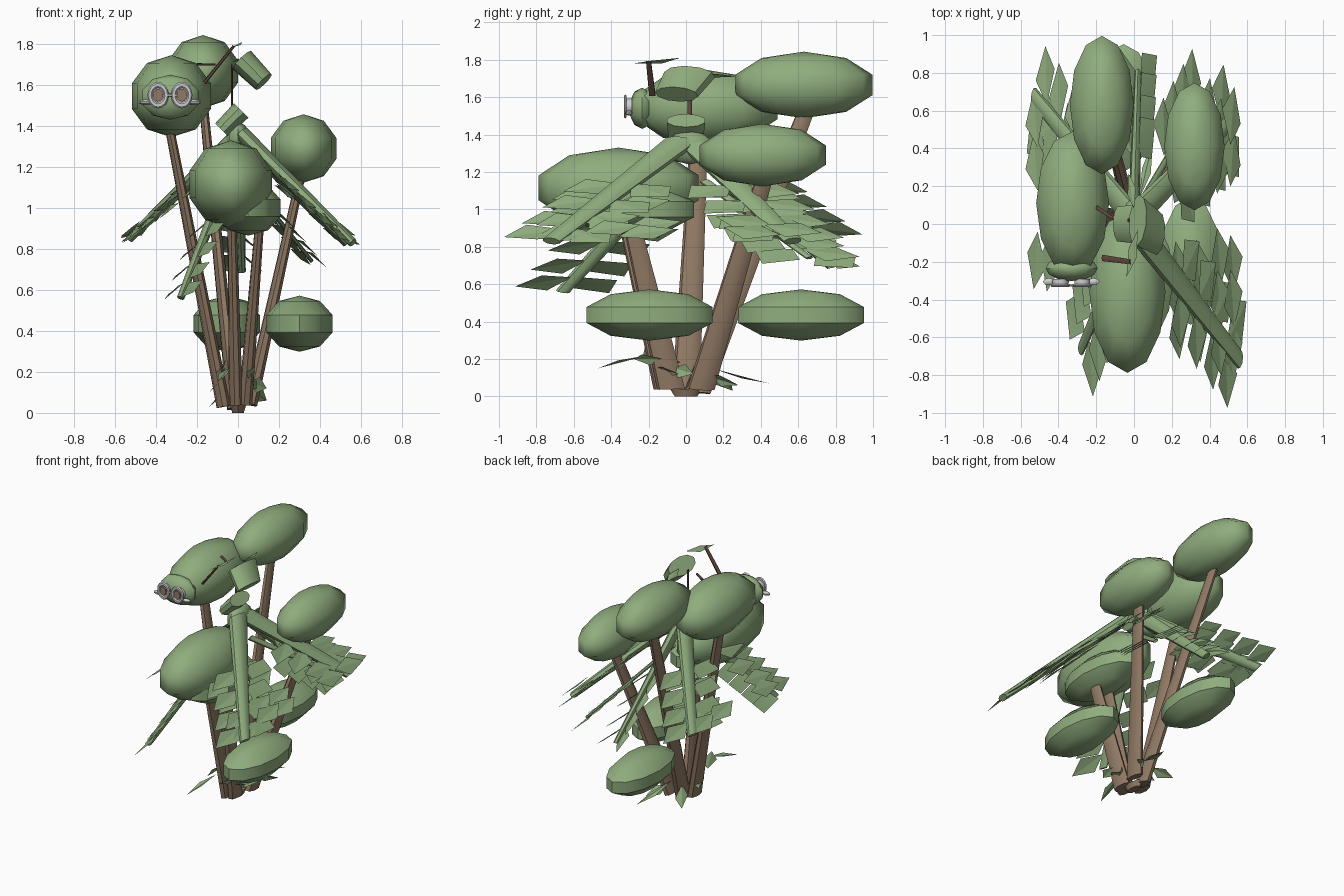
import bpy, bmesh, math, random
from mathutils import Vector, Matrix

if "Cube" in bpy.data.objects:
    bpy.data.objects.remove(bpy.data.objects["Cube"])

random.seed(4)
S = 2.15  # every round section is stretched along y by this factor


def material(name, rgb):
    m = bpy.data.materials.new(name)
    m.diffuse_color = (*rgb, 1)
    m.use_nodes = True
    m.node_tree.nodes["Principled BSDF"].inputs["Base Color"].default_value = m.diffuse_color
    return m


GREEN = material("leaf_green", (0.28, 0.42, 0.21))
BROWN = material("bark_brown", (0.285, 0.195, 0.13))
DARK = material("dark_twig", (0.13, 0.07, 0.05))
GREY = material("rim_grey", (0.62, 0.62, 0.64))


def finish(bm, name, mat, angle=40):
    bmesh.ops.recalc_face_normals(bm, faces=bm.faces)
    me = bpy.data.meshes.new(name)
    bm.to_mesh(me)
    bm.free()
    me.materials.append(mat)
    for p in me.polygons:
        p.use_smooth = True
    me.set_sharp_from_angle(angle=math.radians(angle))
    ob = bpy.data.objects.new(name, me)
    bpy.context.collection.objects.link(ob)
    return ob


def ball(name, centre, radii, mat=GREEN, seg=12, rings=5, angle=40):
    bm = bmesh.new()
    bmesh.ops.create_uvsphere(bm, u_segments=seg, v_segments=rings, radius=1)
    bmesh.ops.scale(bm, verts=bm.verts, vec=radii)
    bmesh.ops.translate(bm, verts=bm.verts, vec=centre)
    return finish(bm, name, mat, angle)


def unstretch(p):
    return Vector((p[0], p[1] / S, p[2]))


def tube(name, a, b, r1, r2, mat=BROWN, seg=8, stretch=True):
    a, b = (unstretch(a), unstretch(b)) if stretch else (Vector(a), Vector(b))
    d = b - a
    bm = bmesh.new()
    bmesh.ops.create_cone(bm, cap_ends=True, segments=seg, radius1=r1, radius2=r2, depth=d.length)
    bm.transform(Matrix.Translation((a + b) / 2) @ d.to_track_quat('Z', 'Y').to_matrix().to_4x4())
    if stretch:
        bmesh.ops.scale(bm, verts=bm.verts, vec=(1, S, 1))
    return finish(bm, name, mat)


def add_leaf(bm, root, direction, length, width, across):
    """Folded diamond blade; across is the rough width direction (unstretched space)."""
    d = direction.normalized()
    w = (across - d * across.dot(d)).normalized() * width / 2
    mid = root + d * length * 0.5
    lift = d.cross(w).normalized() * 0.008
    pts = [root, mid + w + lift, root + d * length, mid - w + lift]
    vs = [bm.verts.new((p.x, p.y * S, p.z)) for p in pts]
    bm.faces.new((vs[0], vs[1], vs[2]))
    bm.faces.new((vs[0], vs[2], vs[3]))


def slope(x):
    """Width direction that follows the roof-like fall of the crown."""
    return Vector((math.copysign(0.76, x), 0, -0.65))


# Pods: centre, radii, smoothing angle
pods = {
    "face_pod": ((-0.325, 0.11, 1.545), (0.203, 0.40, 0.20), 70),
    "back_pod": ((-0.17, 0.63, 1.665), (0.178, 0.385, 0.178), 70),
    "right_pod": ((0.32, 0.41, 1.29), (0.168, 0.355, 0.167), 70),
    "front_pod": ((-0.035, -0.36, 1.115), (0.212, 0.45, 0.215), 70),
    "inner_pod": ((0.05, -0.29, 1.0), (0.165, 0.35, 0.135), 40),
    "low_right_pod": ((0.30, -0.195, 0.435), (0.17, 0.355, 0.137), 40),
    "low_back_pod": ((-0.055, 0.615, 0.435), (0.17, 0.355, 0.137), 40),
}
for name, (c, r, ang) in pods.items():
    ball(name, c, r, angle=ang)

# Trunks fan out from the root to the pods
trunks = [
    ((-0.07, 0.00, 0.03), (-0.34, 0.07, 1.42)),
    ((-0.02, 0.06, 0.02), (-0.17, 0.64, 1.52)),
    ((0.06, 0.08, 0.04), (0.31, 0.42, 1.17)),
    ((-0.01, -0.10, 0.04), (-0.03, -0.32, 0.96)),
    ((0.035, -0.08, 0.04), (0.105, -0.29, 0.92)),
]
for i, (a, b) in enumerate(trunks):
    tube(f"trunk_{i + 1}", a, b, 0.035, 0.022)
tube("root_base", (0, 0, 0.0), (0, 0, 0.04), 0.028, 0.04)

# Crown hub where the fronds meet
ball("crown_hub", (0.0, 0.02, 1.33), (0.06, 0.13, 0.09), seg=8)

# Fronds: a tapering stem with paired blades
fronds = [
    ((0.02, -0.03, 1.36), (0.56, -0.72, 0.83), 0.042, 0.024),
    ((0.02, 0.05, 1.34), (0.53, 0.57, 0.83), 0.038, 0.024),
    ((-0.02, 0.05, 1.34), (-0.53, 0.68, 0.85), 0.038, 0.022),
    ((0.0, 0.05, 1.34), (0.02, 0.79, 0.69), 0.032, 0.018),
    ((-0.03, -0.08, 1.20), (-0.28, -0.66, 0.56), 0.032, 0.018),
    ((0.03, 0.10, 1.15), (0.36, 0.66, 0.74), 0.014, 0.010),
]
UP = Vector((0, 0, 1))
for i, (a, b, r1, r2) in enumerate(fronds):
    tube(f"frond_stem_{i + 1}", a, b, r1, r2, GREEN)
    a, b = unstretch(a), unstretch(b)
    d = (b - a).normalized()
    side = d.cross(UP).normalized()
    bm = bmesh.new()
    for t in (0.42, 0.58, 0.74, 0.88):
        for s in (-1, 1):
            v = d * 0.6 + side * s * 0.6
            v.x *= 0.4
            v.z = -0.22
            add_leaf(bm, a.lerp(b, t) + side * s * 0.015, v, 0.15, 0.13, slope(b.x))
    finish(bm, f"frond_blades_{i + 1}", GREEN, 10)

# Roof of overlapping blades on the right, shorter on the left
for label, sx, ys in (("right", 1, (-0.48, -0.27, -0.06, 0.15, 0.36)), ("left", -1, (-0.05, 0.18, 0.40))):
    bm = bmesh.new()
    for x in (0.22, 0.33, 0.44, 0.51):
        for y in ys:
            yy = y * (0.6 + 0.9 * x) + random.uniform(-0.05, 0.05)
            root = Vector((sx * x, yy / S, 1.27 - 0.72 * x + random.uniform(-0.02, 0.02)))
            v = Vector((sx * 0.15, math.copysign(1, y), -0.3))
            add_leaf(bm, root, v, 0.15, 0.13, slope(sx))
    finish(bm, f"{label}_roof_blades", GREEN, 10)

# Small leaves around the root
bm = bmesh.new()
for root, tip, w, across in (
    ((-0.04, -0.20, 0.22), (-0.10, -0.47, 0.15), 0.05, (1, 0, 0.2)),
    ((0.04, -0.28, 0.20), (0.08, -0.13, 0.20), 0.07, (0.6, 0, 0.8)),
    ((0.04, -0.18, 0.15), (0.09, -0.04, 0.12), 0.07, (0.7, 0, 0.7)),
    ((0.05, -0.06, 0.15), (0.14, 0.04, 0.12), 0.08, (0.3, 0.3, 1)),
    ((0.06, 0.12, 0.11), (0.14, 0.28, 0.06), 0.07, (0.6, 0, 0.8)),
    ((0.03, 0.14, 0.15), (0.10, 0.44, 0.07), 0.05, (1, 0, 0.1)),
    ((-0.05, 0.12, 0.14), (-0.14, 0.25, 0.03), 0.06, (0.7, 0, 0.7)),
    ((-0.06, -0.22, 0.26), (-0.11, -0.10, 0.19), 0.08, (0.6, 0, 0.8)),
    ((-0.07, -0.05, 0.19), (-0.14, 0.05, 0.10), 0.06, (0.5, 0.5, 0.5)),
):
    r, t = unstretch(root), unstretch(tip)
    add_leaf(bm, r, t - r, (t - r).length, w, Vector(across))
finish(bm, "root_leaves", GREEN, 10)

# Trumpet cups above the crown
tube("upper_cup", (0.02, 0.02, 1.72), (0.125, -0.05, 1.615), 0.065, 0.055, GREEN, 10)
tube("lower_cup", (-0.08, 0.0, 1.38), (0.015, 0.0, 1.475), 0.045, 0.050, GREEN, 10)

# Twigs with a small blade on top
tube("twig_front", (-0.165, -0.18, 1.61), (-0.02, -0.20, 1.79), 0.009, 0.007, DARK, 6)
tube("twig_middle", (-0.03, 0.02, 1.45), (-0.03, 0.02, 1.70), 0.006, 0.005, DARK, 6)
tube("twig_side", (-0.20, 0.09, 1.70), (-0.11, 0.03, 1.70), 0.006, 0.005, DARK, 6)
bm = bmesh.new()
for root, tip in (((-0.04, -0.28, 1.78), (0.02, -0.03, 1.81)), ((0.0, 0.08, 1.73), (-0.03, 0.27, 1.71))):
    r, t = unstretch(root), unstretch(tip)
    add_leaf(bm, r, t - r, (t - r).length, 0.05, Vector((1, 0, 0.4)))
finish(bm, "twig_blades", GREEN, 10)

# Face plate, eye rims, eyes and side lugs
ball("face_plate", (-0.33, -0.235, 1.54), (0.145, 0.07, 0.11))
for s, label in ((-1, "left"), (1, "right")):
    x = -0.332 + s * 0.058
    bpy.ops.mesh.primitive_torus_add(major_segments=16, minor_segments=6, major_radius=0.04,
                                     minor_radius=0.012, location=(x, -0.325, 1.55),
                                     rotation=(math.pi / 2, 0, 0))
    rim = bpy.context.object
    rim.name = f"{label}_eye_rim"
    rim.scale = (1, 1.25, 0.7)
    rim.data.materials.append(GREY)
    tube(f"{label}_eye_back", (x, -0.29, 1.55), (x, -0.32, 1.55), 0.042, 0.042, GREY, 12, False)
    eye = tube(f"{label}_eye", (x, -0.318, 1.55), (x, -0.332, 1.55), 0.025, 0.025, BROWN, 12, False)
    eye.scale.z = 1.25
    eye.location.z = -0.25 * 1.55
    ball(f"{label}_rim_lug", (x + s * 0.06, -0.305, 1.515), (0.034, 0.02, 0.014), GREY, 8)
tube("rim_bridge", (-0.36, -0.325, 1.55), (-0.30, -0.325, 1.55), 0.007, 0.007, GREY, 6, False)
